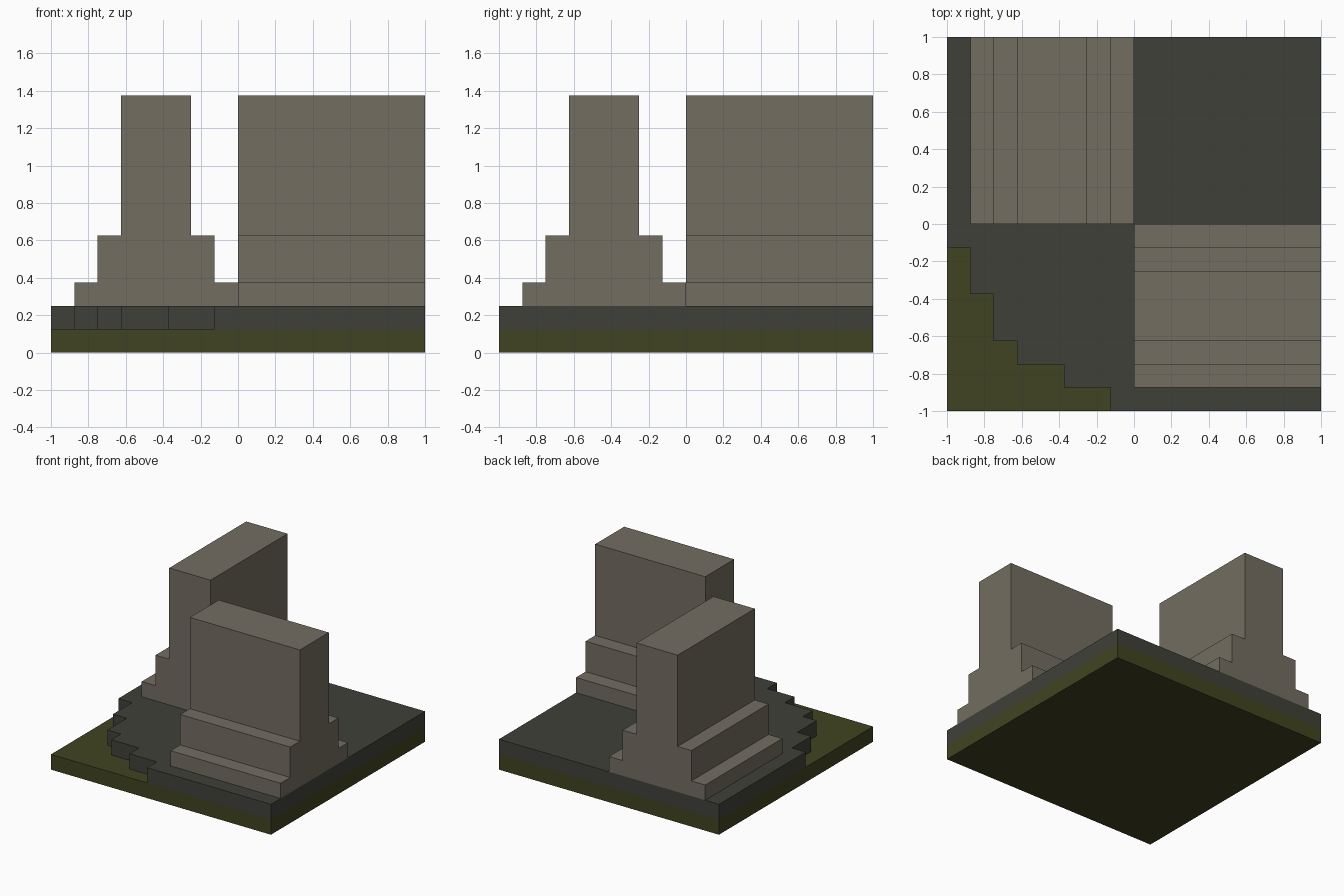
import bpy
import bmesh
from mathutils import Vector

cube = bpy.data.objects.get("Cube")
if cube:
    bpy.data.objects.remove(cube, do_unlink=True)


def make_material(name, rgb):
    mat = bpy.data.materials.new(name)
    mat.use_nodes = True
    colour = (*rgb, 1.0)
    mat.diffuse_color = colour
    bsdf = next(n for n in mat.node_tree.nodes if n.type == 'BSDF_PRINCIPLED')
    bsdf.inputs["Base Color"].default_value = colour
    bsdf.inputs["Roughness"].default_value = 0.9
    return mat


def extrude_profile(name, points, direction, mat):
    """Fill a closed outline and push it along a direction into a solid."""
    bm = bmesh.new()
    face = bm.faces.new([bm.verts.new(p) for p in points])
    result = bmesh.ops.extrude_face_region(bm, geom=[face], use_keep_orig=True)
    moved = [g for g in result["geom"] if isinstance(g, bmesh.types.BMVert)]
    bmesh.ops.translate(bm, verts=moved, vec=Vector(direction))
    bmesh.ops.recalc_face_normals(bm, faces=bm.faces)
    mesh = bpy.data.meshes.new(name)
    bm.to_mesh(mesh)
    bm.free()
    mesh.materials.append(mat)
    obj = bpy.data.objects.new(name, mesh)
    bpy.context.collection.objects.link(obj)
    return obj


stone = make_material("warm grey stone", (0.174, 0.153, 0.120))
paving = make_material("dark grey paving", (0.0513, 0.0513, 0.0423))
grass = make_material("dark olive grass", (0.0513, 0.0578, 0.0152))

# Square ground slab
square = [(-1, -1, 0), (1, -1, 0), (1, 1, 0), (-1, 1, 0)]
extrude_profile("grass_base", square, (0, 0, 0.125), grass)

# Paving with one corner cut away in steps
outline = [(-1, -0.125), (-0.875, -0.125), (-0.875, -0.375), (-0.75, -0.375),
           (-0.75, -0.625), (-0.625, -0.625), (-0.625, -0.75), (-0.375, -0.75),
           (-0.375, -0.875), (-0.125, -0.875), (-0.125, -1),
           (1, -1), (1, 1), (-1, 1)]
extrude_profile("paving_slab", [(x, y, 0.125) for x, y in outline],
                (0, 0, 0.125), paving)

# Stepped wall cross-section: (position across the wall, height)
section = [(-0.875, 0.25), (-0.875, 0.375), (-0.75, 0.375), (-0.75, 0.625),
           (-0.625, 0.625), (-0.625, 1.375), (-0.25, 1.375), (-0.25, 0.625),
           (-0.125, 0.625), (-0.125, 0.375), (0, 0.375), (0, 0.25)]

# Two matching walls at right angles
extrude_profile("front_wall", [(0, a, z) for a, z in section], (1, 0, 0), stone)
extrude_profile("back_wall", [(a, 0, z) for a, z in section], (0, 1, 0), stone)
